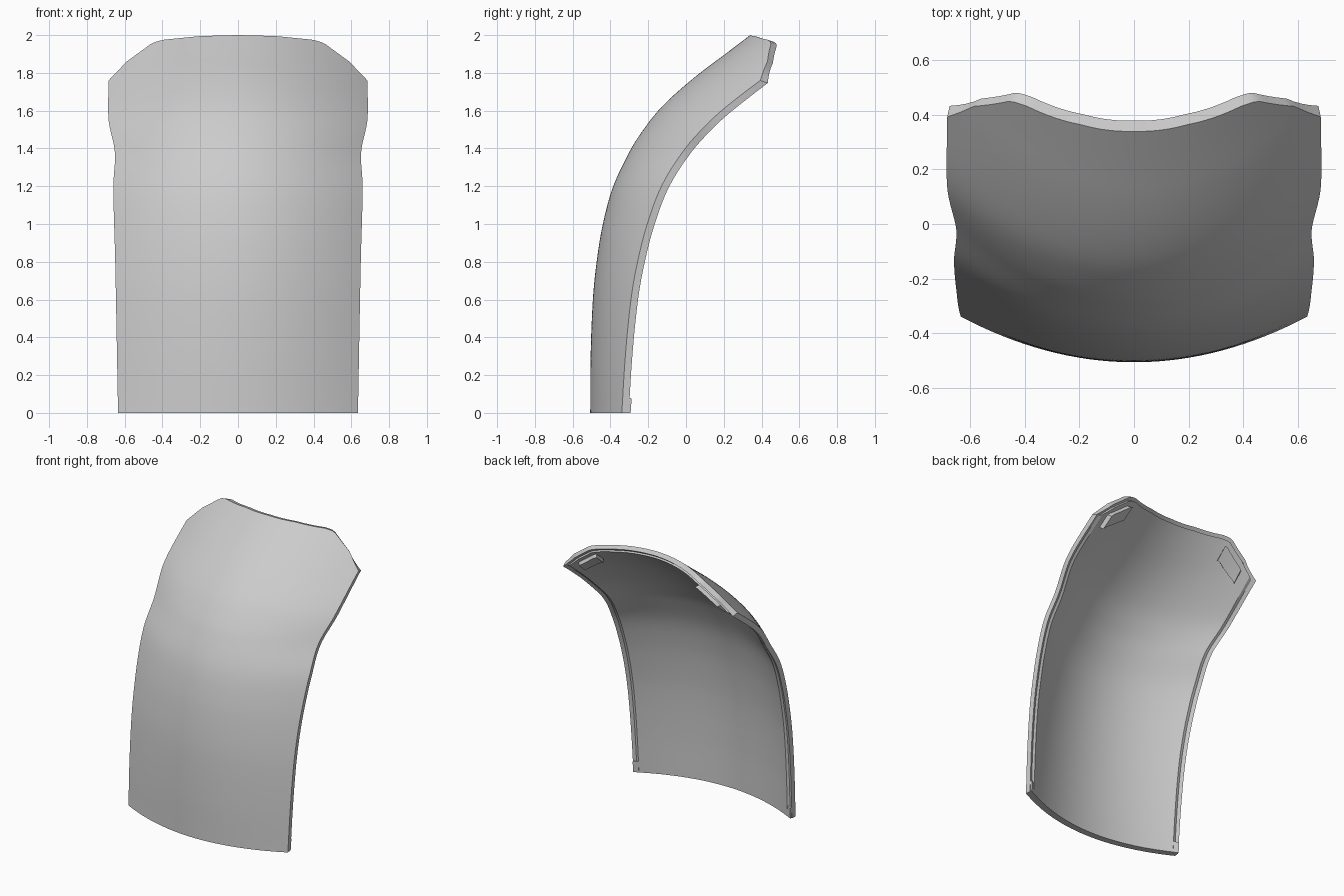
import bpy, bmesh, math
from mathutils import Vector

if "Cube" in bpy.data.objects:
    bpy.data.objects.remove(bpy.data.objects["Cube"], do_unlink=True)

grey = bpy.data.materials.new("plain grey")
grey.use_nodes = True
grey.diffuse_color = (0.6, 0.6, 0.6, 1)
grey.node_tree.nodes["Principled BSDF"].inputs["Base Color"].default_value = (0.6, 0.6, 0.6, 1)

# Profiles: centre line depth, sideways sweep, half width (all by height), top outline
CENTRE = [(0, -.507), (.3, -.505), (.6, -.493), (.8, -.473), (1, -.44), (1.2, -.385),
          (1.4, -.29), (1.5, -.225), (1.6, -.147), (1.7, -.045), (1.8, .075), (1.9, .208), (2, .34)]
SWEEP = [(0, .167), (.65, .205), (1, .235), (1.3, .268), (1.5, .308), (1.66, .35),
         (1.78, .37), (2, .38)]
WIDTH = [(0, .635), (.8, .65), (1.2, .66), (1.38, .652), (1.55, .685), (1.76, .685), (2, .685)]
TOP = [(0, 2), (.29, 1.995), (.58, 1.975), (.66, 1.96), (.86, 1.86), (1, 1.76)]


def segment(table, t):
    for i in range(len(table) - 2):
        if t < table[i + 1][0]:
            return i
    return len(table) - 2


def linear(table, t):
    (a, p), (b, q) = table[segment(table, t):][:2]
    return p + (q - p) * (t - a) / (b - a)


def smooth(table, t):
    i = segment(table, t)

    def slope(k):
        a, b = table[max(k - 1, 0)], table[min(k + 1, len(table) - 1)]
        return (b[1] - a[1]) / (b[0] - a[0])
    (a, p), (b, q) = table[i], table[i + 1]
    h = b - a
    s = (t - a) / h
    return ((1 + 2 * s) * (1 - s) ** 2 * p + s * (1 - s) ** 2 * h * slope(i)
            + s * s * (3 - 2 * s) * q + s * s * (s - 1) * h * slope(i + 1))


def depth(x, z):
    return smooth(CENTRE, z) + smooth(SWEEP, z) * (x / smooth(WIDTH, z)) ** 2


def near_edge(t):
    return min(1, max(0, (t - .88) / .12))


def point(u, v, inset):
    """Point on the curved panel, moved backwards by inset."""
    z = v * linear(TOP, abs(u))
    x = u * smooth(WIDTH, z)
    e = .01
    fx = (depth(x + e, z) - depth(x - e, z)) / (2 * e)
    fz = (depth(x, z + e) - depth(x, z - e)) / (2 * e)
    normal = Vector((-fx, 1, -fz)).normalized()
    # the cuts along the sides and the top lean towards straight back
    way = Vector((-fx * (1 - .8 * near_edge(abs(u))), 1, -fz * (1 - .75 * near_edge(v))))
    p = Vector((x, depth(x, z), z)) + way * (inset / way.dot(normal))
    p.z = max(p.z, 0)
    return p


def shell(name, u0, u1, v0, v1, front, back, cols, rows, taper=1):
    """Closed curved plate between two inset depths; taper narrows its back."""
    bm = bmesh.new()
    layers = []
    for inset, scale in ((front, 1), (back, taper)):
        layers.append([[bm.verts.new(point((u0 + (u1 - u0) * i / cols) * scale,
                                           v0 + (v1 - v0) * j / rows, inset))
                        for i in range(cols + 1)] for j in range(rows + 1)])
    for g in layers:
        for j in range(rows):
            for i in range(cols):
                bm.faces.new((g[j][i], g[j][i + 1], g[j + 1][i + 1], g[j + 1][i]))

    def border(g):
        return (g[0][:-1] + [r[-1] for r in g[:-1]] + g[-1][:0:-1]
                + [r[0] for r in g[:0:-1]])
    a, b = border(layers[0]), border(layers[1])
    for i in range(len(a)):
        n = (i + 1) % len(a)
        bm.faces.new((a[i], b[i], b[n], a[n]))
    bmesh.ops.recalc_face_normals(bm, faces=bm.faces)
    mesh = bpy.data.meshes.new(name)
    bm.to_mesh(mesh)
    bm.free()
    mesh.materials.append(grey)
    ob = bpy.data.objects.new(name, mesh)
    bpy.context.collection.objects.link(ob)
    bpy.ops.object.select_all(action='DESELECT')
    ob.select_set(True)
    bpy.context.view_layer.objects.active = ob
    bpy.ops.object.shade_smooth_by_angle(angle=math.radians(30))


# Outer skin, and the inner layer with sloped sides set back from its edges
shell("outer_skin", -1, 1, 0, 1, 0, .034, 56, 64)
shell("inner_layer", -.975, .975, 0, .992, .032, .047, 54, 60, .975)

# Corner tabs behind the sloped top corners, and stops at the foot of the edge steps
for side, s in (("left", 1), ("right", -1)):
    shell(side + "_corner_tab", s * .64, s * .88, .95, .98, .045, .075, 10, 3)
    shell(side + "_edge_stop", s * .94, s * .995, 0, .045, .032, .046, 2, 2)
